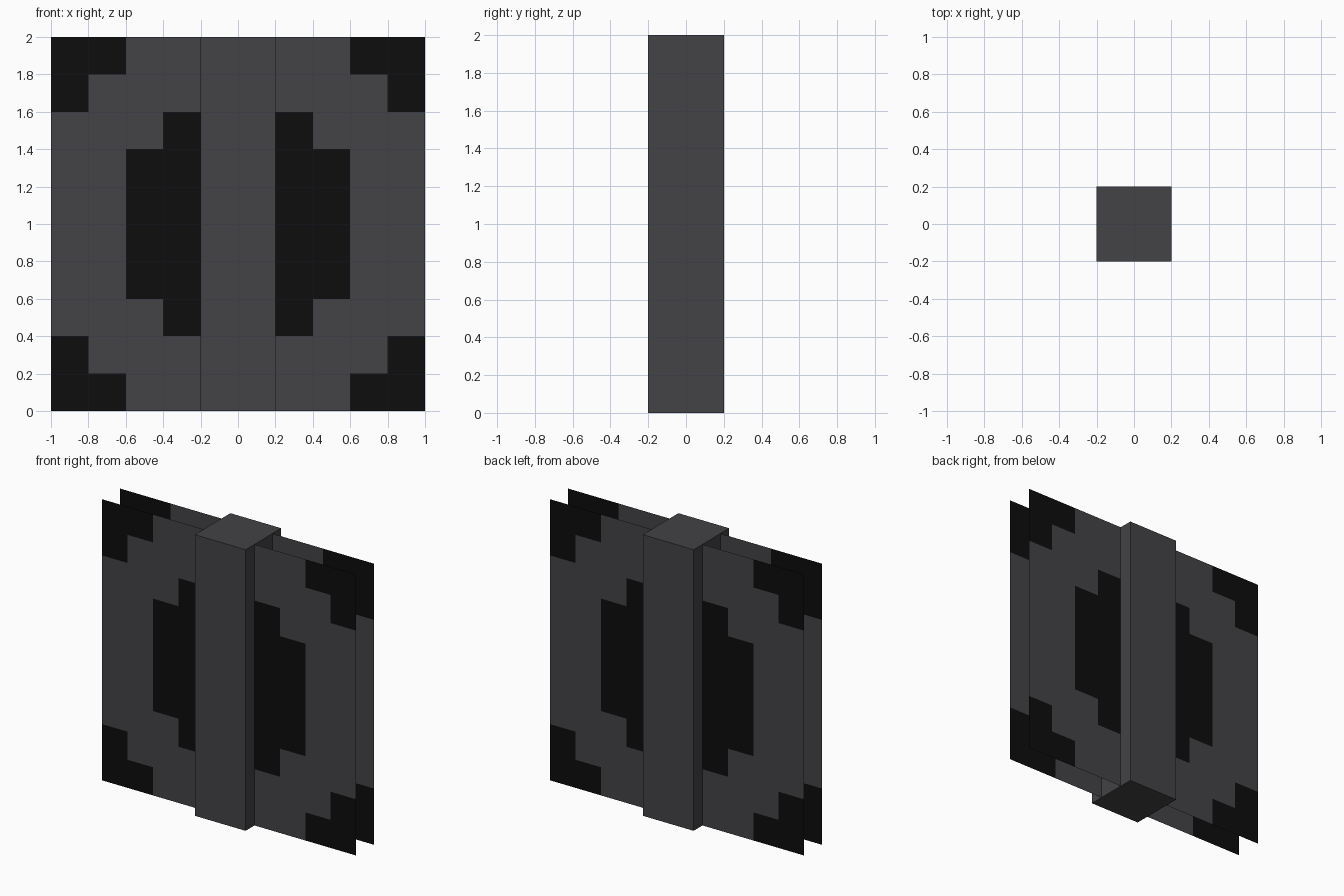
import bpy, bmesh
from mathutils import Matrix

if "Cube" in bpy.data.objects:
    bpy.data.objects.remove(bpy.data.objects["Cube"])


def make_material(name, rgb):
    mat = bpy.data.materials.new(name)
    mat.diffuse_color = (*rgb, 1)
    mat.use_nodes = True
    mat.node_tree.nodes["Principled BSDF"].inputs["Base Color"].default_value = mat.diffuse_color
    return mat


GREY = make_material("charcoal grey", (0.056, 0.054, 0.060))
BLACK = make_material("near black", (0.004, 0.004, 0.004))


def finish(name, bm, mats):
    mesh = bpy.data.meshes.new(name)
    bm.to_mesh(mesh)
    bm.free()
    for mat in mats:
        mesh.materials.append(mat)
    obj = bpy.data.objects.new(name, mesh)
    bpy.context.collection.objects.link(obj)


def is_black(x, z):
    """Stepped corners and stepped round centre, on a grid of 0.2 cells."""
    ax, az = abs(x), abs(z - 1)
    corner = min(ax, az) > 0.6 and ax + az > 1.5
    centre = max(ax, az) < 0.6 and ax + az < 0.9
    return corner or centre


# Thin upright panels with the stepped ring pattern
def panel(name, y):
    bm = bmesh.new()
    # Upright grid facing away from the post
    turn = Matrix.Rotation(1.5707963 if y < 0 else -1.5707963, 4, 'X')
    bmesh.ops.create_grid(bm, x_segments=10, y_segments=10, size=1,
                          matrix=Matrix.Translation((0, y, 1)) @ turn)
    for face in bm.faces:
        c = face.calc_center_median()
        face.material_index = int(is_black(c.x, c.z))
    finish(name, bm, [GREY, BLACK])


panel("front_panel", -0.1)
panel("back_panel", 0.1)

# Square central post
bm = bmesh.new()
bmesh.ops.create_cube(bm, size=1, matrix=Matrix.Translation((0, 0, 1)) @ Matrix.Diagonal((0.4, 0.4, 2, 1)))
finish("central_post", bm, [GREY])
